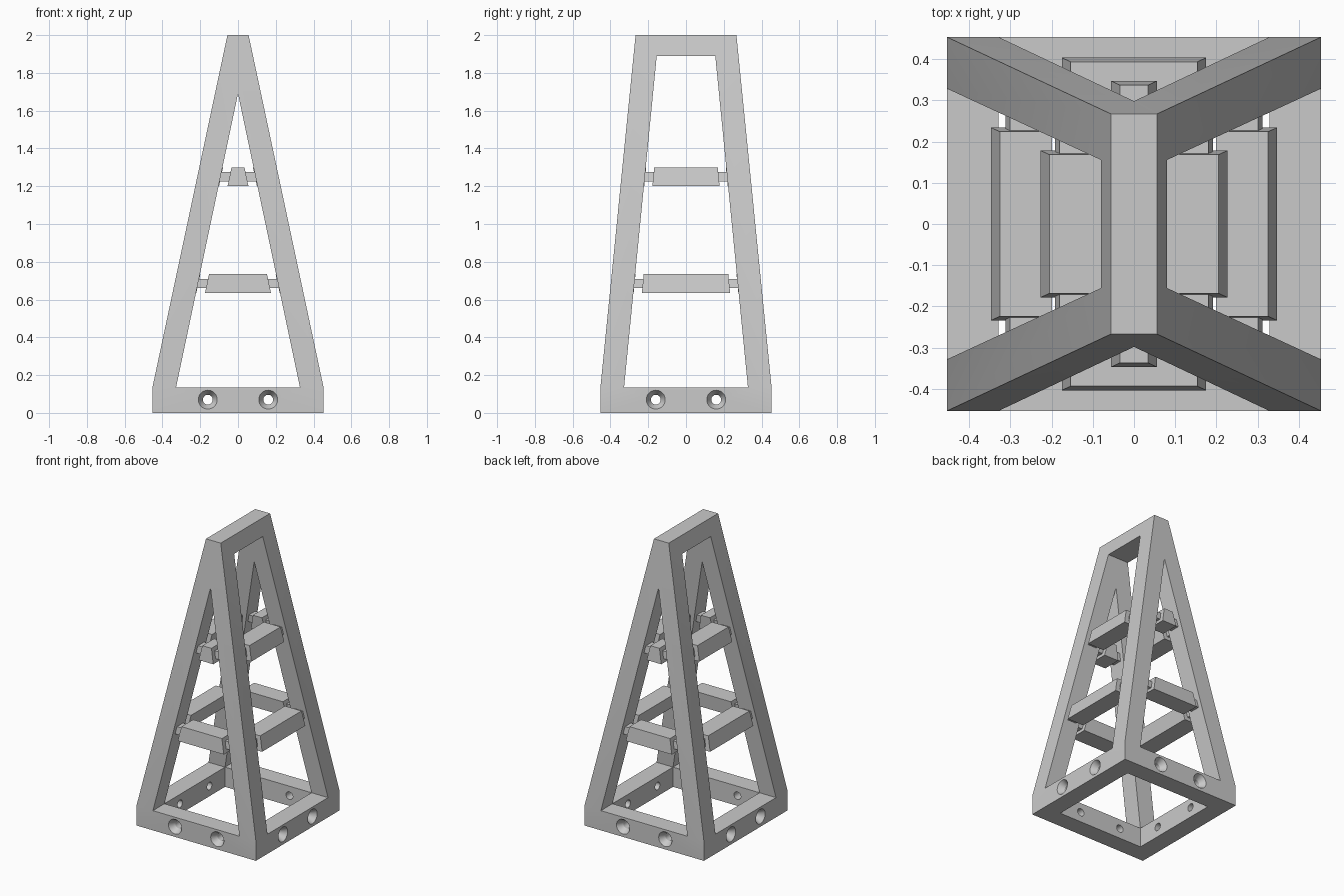
import bpy, bmesh, math
from mathutils import Vector, Matrix

if "Cube" in bpy.data.objects:
    bpy.data.objects.remove(bpy.data.objects["Cube"])

# Main dimensions
BASE, INNER, SHOULDER, TOP = 0.453, 0.328, 0.135, 2.0
TOP_X, TOP_Y = 0.056, 0.267
WALL = 0.126
APEX_Z, WINDOW_Z, WINDOW_Y = 1.69, 1.89, 0.155

grey = bpy.data.materials.new("plain grey")
grey.use_nodes = True
grey.diffuse_color = (0.59, 0.59, 0.59, 1)
grey.node_tree.nodes["Principled BSDF"].inputs["Base Color"].default_value = grey.diffuse_color


def lerp(a, b, z, z0, z1):
    return a + (b - a) * (z - z0) / (z1 - z0)


def outer_x(z):
    return lerp(BASE, TOP_X, z, SHOULDER, TOP)


def outer_y(z):
    return lerp(BASE, TOP_Y, z, SHOULDER, TOP)


def gap_x(z):
    return lerp(INNER, 0, z, SHOULDER, APEX_Z)


def gap_y(z):
    return lerp(INNER, WINDOW_Y, z, SHOULDER, WINDOW_Z)


def loft(name, rings):
    """Closed solid through rings of equal point count."""
    bm = bmesh.new()
    loops = [[bm.verts.new(p) for p in ring] for ring in rings]
    bm.faces.new(loops[0])
    bm.faces.new(loops[-1])
    for a, b in zip(loops, loops[1:]):
        for i in range(len(a)):
            bm.faces.new((a[i - 1], a[i], b[i], b[i - 1]))
    bmesh.ops.recalc_face_normals(bm, faces=bm.faces)
    mesh = bpy.data.meshes.new(name)
    bm.to_mesh(mesh)
    bm.free()
    mesh.materials.append(grey)
    obj = bpy.data.objects.new(name, mesh)
    bpy.context.collection.objects.link(obj)
    return obj


def rect(x0, x1, y0, y1, z):
    return [(x0, y0, z), (x1, y0, z), (x1, y1, z), (x0, y1, z)]


def cut(target, cutter):
    mod = target.modifiers.new("cut", "BOOLEAN")
    mod.operation, mod.solver, mod.object = "DIFFERENCE", "EXACT", cutter
    bpy.context.view_layer.objects.active = target
    bpy.ops.object.modifier_apply(modifier=mod.name)
    bpy.data.objects.remove(cutter)


# Tapered frame on a square base
frame = loft("tower_frame", [rect(-x, x, -y, y, z) for x, y, z in
             ((BASE, BASE, 0), (BASE, BASE, SHOULDER), (TOP_X, TOP_Y, TOP))])

# Triangular opening front to back, four-sided opening side to side
cut(frame, loft("front_cutter", [
    [(INNER, y, SHOULDER), (0, y, APEX_Z), (-INNER, y, SHOULDER)] for y in (-1, 1)]))
cut(frame, loft("side_cutter", [
    [(x, -INNER, SHOULDER), (x, INNER, SHOULDER),
     (x, WINDOW_Y, WINDOW_Z), (x, -WINDOW_Y, WINDOW_Z)] for x in (-1, 1)]))
cut(frame, loft("base_cutter", [rect(-INNER, INNER, -INNER, INNER, z)
                                for z in (-0.1, SHOULDER + 0.002)]))

# Countersunk screw holes, two in each base side
for side in range(4):
    turn = Matrix.Rotation(side * math.pi / 2, 3, "Z")
    for hx in (-0.16, 0.16):
        rings = []
        for radius, depth in ((0.026, 0.2), (0.026, 0.04), (0.05, 0), (0.056, -0.01)):
            rings.append([turn @ Vector((hx + radius * math.cos(a), -BASE + depth,
                                         0.07 + radius * math.sin(a)))
                          for a in (k * math.tau / 32 for k in range(32))])
        cut(frame, loft("hole_cutter", rings))


# Rungs: sloped bars flush with the outside, held by thinner tabs
def bar(name, sign, along_x, z0, z1, inset, clearance):
    rings = []
    for z in (z0, z1):
        out = (outer_y if along_x else outer_x)(z) - inset
        half = (gap_x if along_x else gap_y)(z) - clearance
        near = out - WALL + 2 * inset
        a, b = sorted((sign * near, sign * out))
        rings.append(rect(-half, half, a, b, z) if along_x else rect(a, b, -half, half, z))
    loft(name, rings)


for level, z in (("lower", 0.635), ("upper", 1.2)):
    for label, sign, along_x in (("front", -1, True), ("back", 1, True),
                                 ("right", -1, False), ("left", 1, False)):
        gap = 0.048 if along_x else 0.045
        bar(f"{level}_{label}_rung", sign, along_x, z, z + 0.1, 0, gap)
        bar(f"{level}_{label}_rung_tab", sign, along_x, z + 0.025, z + 0.075, 0.03, -0.01)

# Smooth the hole walls, keep the frame edges sharp
bpy.ops.object.select_all(action="DESELECT")
frame.select_set(True)
bpy.context.view_layer.objects.active = frame
bpy.ops.object.shade_smooth_by_angle(angle=math.radians(15))
